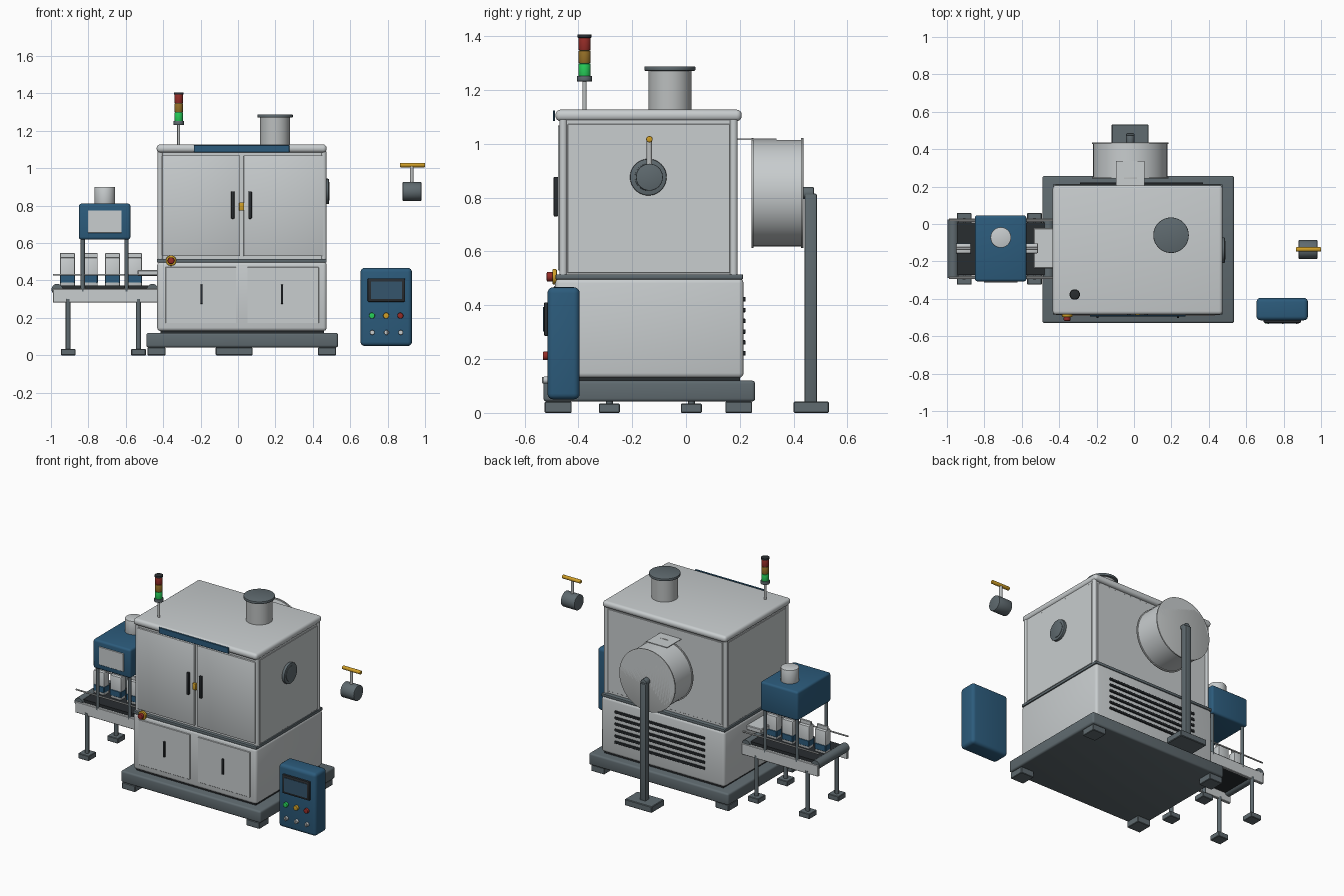
import bpy, bmesh, math
from mathutils import Matrix, Vector


def mat(name, r, g, b):
    m = bpy.data.materials.new(name)
    m.diffuse_color = (r, g, b, 1)
    return m


LIGHT = mat("light_grey_paint", 0.58, 0.61, 0.62)
STEEL = mat("brushed_steel", 0.50, 0.52, 0.52)
DARK = mat("dark_grey", 0.115, 0.145, 0.16)
BLACK = mat("charcoal", 0.022, 0.026, 0.03)
BLUE = mat("blue_paint", 0.025, 0.105, 0.20)
SCREEN = mat("screen_blue", 0.035, 0.09, 0.15)
RED = mat("red", 0.30, 0.025, 0.02)
AMBER = mat("amber", 0.30, 0.16, 0.02)
GREEN = mat("green", 0.02, 0.62, 0.10)
YELLOW = mat("yellow", 0.62, 0.34, 0.02)


def finish(name, bm, m, bevel=0, segs=3, min_angle=1.0):
    """Bevel the sharp edges and turn the bmesh into an object."""
    if bevel:
        edges = [e for e in bm.edges if e.calc_face_angle(0) > min_angle]
        bmesh.ops.bevel(bm, geom=edges, offset=bevel, segments=segs,
                        profile=0.5, affect='EDGES', clamp_overlap=True)
    me = bpy.data.meshes.new(name)
    bm.to_mesh(me)
    bm.free()
    me.materials.append(m)
    ob = bpy.data.objects.new(name, me)
    bpy.context.collection.objects.link(ob)
    return ob


def box(name, m, x, y, z, bevel=0, segs=3):
    """Box from (min, max) pairs."""
    bm = bmesh.new()
    size = [b - a for a, b in (x, y, z)]
    mid = [(a + b) / 2 for a, b in (x, y, z)]
    bmesh.ops.create_cube(bm, size=1, matrix=Matrix.Translation(mid) @ Matrix.Diagonal((*size, 1)))
    return finish(name, bm, m, bevel, segs)


def cyl(name, m, a, b, r, bevel=0, sides=40):
    """Cylinder between two points."""
    bm = bmesh.new()
    a, b = Vector(a), Vector(b)
    rot = (b - a).to_track_quat('Z', 'Y').to_matrix().to_4x4()
    bmesh.ops.create_cone(bm, cap_ends=True, segments=sides, radius1=r, radius2=r,
                          depth=(b - a).length, matrix=Matrix.Translation((a + b) / 2) @ rot)
    return finish(name, bm, m, bevel, 2)


# Base and feet
box("base_plinth", DARK, (-0.49, 0.535), (-0.53, 0.257), (0.042, 0.12), 0.012)
for i, x in enumerate((-0.485, 0.428)):
    for j, y in enumerate((-0.525, 0.146)):
        box(f"base_foot_{i}{j}", DARK, (x, x + 0.097), (y, y + 0.1), (0, 0.042), 0.003, 1)

# Lower cabinet
box("base_seam", BLACK, (-0.415, 0.46), (-0.47, 0.2), (0.115, 0.14))
box("lower_cabinet", LIGHT, (-0.432, 0.474), (-0.486, 0.214), (0.13, 0.5), 0.018)
box("waist_band", DARK, (-0.433, 0.474), (-0.485, 0.212), (0.496, 0.515), 0.004, 2)
for n, x0, x1, hx in (("left", -0.388, -0.01, -0.195), ("right", 0.05, 0.432, 0.235)):
    box(f"lower_door_{n}", LIGHT, (x0, x1), (-0.491, -0.48), (0.172, 0.472), 0.002, 1)
    box(f"lower_handle_{n}", BLACK, (hx - 0.006, hx + 0.006), (-0.502, -0.488), (0.275, 0.378), 0.003, 2)
for i in range(6):
    z = 0.222 + i * 0.04
    box(f"rear_vent_slat_{i}", BLACK, (-0.29, 0.37), (0.205, 0.222), (z - 0.008, z + 0.008), 0.002, 1)

# Upper cabinet with round corner posts
box("upper_cabinet", LIGHT, (-0.423, 0.466), (-0.464, 0.184), (0.51, 1.095))
for i, x in enumerate((-0.415, 0.458)):
    for j, y in enumerate((-0.456, 0.177)):
        cyl(f"corner_post_{i}{j}", LIGHT, (x, y, 0.51), (x, y, 1.09), 0.015, 0, 24)
box("side_panel", LIGHT, (0.46, 0.469), (-0.44, 0.163), (0.52, 1.073), 0.001, 1)
box("side_panel_left", LIGHT, (-0.426, -0.417), (-0.44, 0.163), (0.52, 1.073), 0.001, 1)
box("rear_panel", LIGHT, (-0.398, 0.441), (0.178, 0.188), (0.53, 1.073), 0.001, 1)
box("roof", LIGHT, (-0.435, 0.474), (-0.485, 0.207), (1.084, 1.127), 0.019, 4)
box("front_header_plate", BLUE, (-0.236, 0.275), (-0.495, -0.486), (1.084, 1.124), 0.002, 1)
for n, x0, x1, hx in (("left", -0.405, 0.012, -0.028), ("right", 0.03, 0.458, 0.065)):
    box(f"upper_door_{n}", LIGHT, (x0, x1), (-0.476, -0.46), (0.53, 1.068), 0.003, 2)
    box(f"upper_handle_{n}", BLACK, (hx - 0.009, hx + 0.009), (-0.492, -0.475), (0.73, 0.877), 0.004, 2)
box("door_latch", YELLOW, (0.006, 0.032), (-0.489, -0.47), (0.773, 0.817), 0.004, 2)

# Emergency stop
cyl("stop_collar", YELLOW, (-0.358, -0.48, 0.506), (-0.358, -0.497, 0.506), 0.028, 0.003)
cyl("stop_button", RED, (-0.358, -0.495, 0.506), (-0.358, -0.518, 0.506), 0.018, 0.005)

# Signal tower
tx, ty = -0.317, -0.377
cyl("tower_pole", STEEL, (tx, ty, 1.12), (tx, ty, 1.24), 0.008, 0, 20)
for n, m, z0, z1, r in (("collar", DARK, 1.232, 1.252, 0.028), ("green_lamp", GREEN, 1.252, 1.298, 0.023),
                        ("amber_lamp", AMBER, 1.3, 1.346, 0.023), ("red_lamp", RED, 1.348, 1.394, 0.023),
                        ("cap", BLACK, 1.394, 1.406, 0.026), ("core", BLACK, 1.25, 1.4, 0.019)):
    cyl(f"tower_{n}", m, (tx, ty, z0), (tx, ty, z1), r, 0.002 if n != "core" else 0)

# Roof exhaust
cyl("exhaust_duct", STEEL, (0.198, -0.06, 1.12), (0.198, -0.06, 1.275), 0.08, 0, 56)
cyl("exhaust_lid", DARK, (0.198, -0.06, 1.271), (0.198, -0.06, 1.288), 0.095, 0.004, 56)

# Side port and detached plunger handle
cyl("side_port_ring", DARK, (0.46, -0.14, 0.876), (0.486, -0.14, 0.876), 0.068, 0.004, 48)
cyl("side_port_cap", DARK, (0.48, -0.14, 0.876), (0.489, -0.14, 0.876), 0.05, 0.002, 48)
cyl("plunger_body", DARK, (0.88, -0.136, 0.876), (0.98, -0.136, 0.876), 0.05, 0.003)
cyl("plunger_stem", STEEL, (0.929, -0.136, 0.915), (0.929, -0.136, 1.015), 0.01, 0, 24)
cyl("plunger_grip", YELLOW, (0.865, -0.136, 1.017), (1.0, -0.136, 1.017), 0.012, 0.004, 24)

# Control panel
box("control_box", BLUE, (0.655, 0.93), (-0.515, -0.395), (0.05, 0.467), 0.022, 4)
box("screen_bezel", BLACK, (0.693, 0.893), (-0.528, -0.51), (0.286, 0.411), 0.005, 2)
box("screen", SCREEN, (0.71, 0.877), (-0.531, -0.525), (0.302, 0.394))
for i, (x, m) in enumerate(((0.716, GREEN), (0.792, YELLOW), (0.868, RED))):
    cyl(f"push_button_{i}", m, (x, -0.51, 0.212), (x, -0.532, 0.212), 0.016, 0.004, 28)
    cyl(f"selector_knob_{i}", LIGHT, (x + 0.002, -0.51, 0.122), (x + 0.002, -0.53, 0.122), 0.013, 0.003, 28)
    box(f"selector_bar_{i}", LIGHT, (x - 0.002, x + 0.006), (-0.535, -0.525), (0.11, 0.134), 0.001, 1)

# Film reel, web and stand at the back
RX, RZ = -0.02, 0.817
cyl("film_roll", LIGHT, (RX, 0.25, RZ), (RX, 0.436, RZ), 0.198, 0, 72)
for i, y in enumerate((0.243, 0.428)):
    cyl(f"reel_flange_{i}", STEEL, (RX, y, RZ), (RX, y + 0.008, RZ), 0.205, 0.001, 72)
box("film_web", LIGHT, (-0.097, 0.057), (0.183, 0.336), (1.015, 1.019))
cyl("reel_hub", DARK, (RX, 0.43, RZ), (RX, 0.475, RZ), 0.022, 0.003, 24)
box("reel_post", DARK, (RX - 0.022, RX + 0.022), (0.441, 0.486), (0.035, 0.815), 0.006, 2)
box("reel_foot", DARK, (-0.12, 0.078), (0.399, 0.532), (0, 0.042), 0.004, 1)

# Conveyor
for n, y in (("front", -0.295), ("rear", 0.01)):
    box(f"conveyor_rail_{n}", LIGHT, (-0.99, -0.43), (y, y + 0.02), (0.282, 0.356), 0.003, 1)
    cyl(f"guide_rod_{n}", STEEL, (-0.99, y + 0.01, 0.431), (-0.43, y + 0.01, 0.431), 0.005, 0, 12)
    for x in (-0.908, -0.532):
        yc = y + 0.01
        cyl(f"conveyor_leg_{n}", DARK, (x, yc, 0.03), (x, yc, 0.3), 0.013, 0, 20)
        box(f"conveyor_foot_{n}", DARK, (x - 0.039, x + 0.039), (yc - 0.039, yc + 0.039), (0, 0.034), 0.003, 1)
    for x in (-0.83, -0.596):
        cyl(f"head_support_{n}", DARK, (x, y + 0.01, 0.34), (x, y + 0.01, 0.64), 0.011, 0, 20)
box("conveyor_belt", BLACK, (-0.965, -0.455), (-0.272, 0.007), (0.335, 0.372))
for i, x in enumerate((-0.967, -0.457)):
    cyl(f"belt_roller_{i}", DARK, (x, -0.29, 0.352), (x, 0.025, 0.352), 0.03, 0, 28)
box("discharge_chute", LIGHT, (-0.537, -0.42), (-0.237, -0.022), (0.425, 0.456), 0.004, 1)

# Filled pouches: body, blue band and top seal
for i, x in enumerate((-0.912, -0.79, -0.671, -0.553)):
    box(f"pouch_{i}", LIGHT, (x - 0.04, x + 0.04), (-0.157, -0.103), (0.37, 0.522), 0.006, 2)
    box(f"pouch_band_{i}", BLUE, (x - 0.041, x + 0.041), (-0.159, -0.101), (0.386, 0.43), 0.004, 1)
    box(f"pouch_seal_{i}", LIGHT, (x - 0.04, x + 0.04), (-0.136, -0.124), (0.515, 0.546), 0.002, 1)

# Printing head above the conveyor
box("head_housing", BLUE, (-0.851, -0.575), (-0.307, 0.046), (0.619, 0.811), 0.014)
box("head_window", LIGHT, (-0.803, -0.622), (-0.312, -0.304), (0.655, 0.775), 0.002, 1)
cyl("head_motor", LIGHT, (-0.712, -0.072, 0.8), (-0.712, -0.072, 0.9), 0.055, 0.003, 40)

# Smooth shading with sharp edges kept
bpy.ops.object.select_all(action='SELECT')
bpy.context.view_layer.objects.active = bpy.context.selected_objects[0]
bpy.ops.object.shade_smooth_by_angle(angle=math.radians(35))
